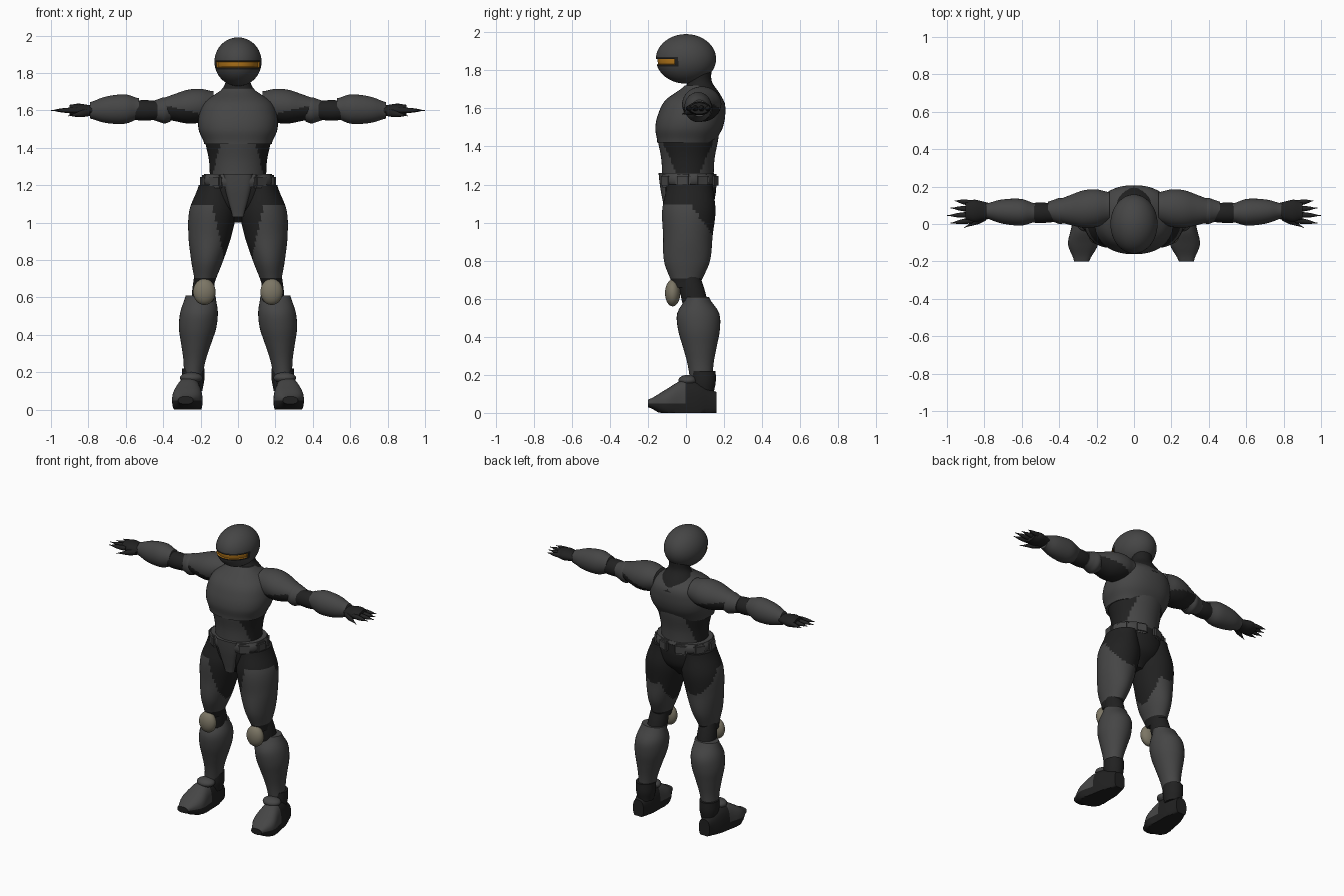
import bpy
import bmesh
from math import cos, sin, pi, copysign, radians
from mathutils import Vector

cube = bpy.data.objects.get("Cube")
if cube:
    bpy.data.objects.remove(cube)


def material(name, red, green, blue):
    mat = bpy.data.materials.new(name)
    mat.use_nodes = True
    colour = (red, green, blue, 1)
    mat.diffuse_color = colour
    mat.node_tree.nodes["Principled BSDF"].inputs["Base Color"].default_value = colour
    return mat


GREY = material("armour grey", 0.06, 0.06, 0.06)
DARK = material("undersuit black", 0.015, 0.015, 0.015)
TAN = material("worn tan", 0.2, 0.18, 0.13)
AMBER = material("visor amber", 0.45, 0.18, 0.01)


def finish(bm, name, mats):
    bmesh.ops.recalc_face_normals(bm, faces=bm.faces)
    mesh = bpy.data.meshes.new(name)
    bm.to_mesh(mesh)
    bm.free()
    obj = bpy.data.objects.new(name, mesh)
    bpy.context.collection.objects.link(obj)
    for mat in mats:
        mesh.materials.append(mat)
    bpy.ops.object.select_all(action="DESELECT")
    obj.select_set(True)
    bpy.context.view_layer.objects.active = obj
    bpy.ops.object.shade_smooth_by_angle(angle=radians(40))
    return obj


def spline(values, t):
    """Catmull-Rom value at t along evenly spaced values."""
    last = len(values) - 1
    i = min(int(t * last), last - 1)
    f = t * last - i
    before, a, b, after = (values[max(0, min(last, i + k))] for k in (-1, 0, 1, 2))
    slope_a, slope_b = (b - before) / 2, (after - a) / 2
    blend = f * f * (3 - 2 * f)
    return a + (b - a) * blend + slope_a * f * (1 - f) ** 2 - slope_b * f * f * (1 - f)


def loft(name, start, end, widths, mats, depths=None, aspect=1, axis="z",
         rule=None, side=1, power=2, segments=32, rows=20):
    """Sweep a superellipse from start to end, with evenly spaced radii."""
    bm = bmesh.new()
    start, end = Vector(start), Vector(end)
    depths = depths or [w * aspect for w in widths]
    along = "xyz".index(axis)
    across, up = [k for k in range(3) if k != along]
    loops = []
    for row in range(rows + 1):
        t = row / rows
        wide, deep = max(spline(widths, t), 0.002), max(spline(depths, t), 0.002)
        loop = []
        for k in range(segments):
            c, s = cos(2 * pi * k / segments), sin(2 * pi * k / segments)
            co = start.lerp(end, t)
            co[across] += wide * copysign(abs(c) ** (2 / power), c)
            co[up] += deep * copysign(abs(s) ** (2 / power), s)
            co.z = max(co.z, 0)
            loop.append(bm.verts.new(co))
        loops.append(loop)
    for low, high in zip(loops, loops[1:]):
        for k in range(segments):
            bm.faces.new((low[k - 1], low[k], high[k], high[k - 1]))
    bm.faces.new(loops[0])
    bm.faces.new(loops[-1])
    if rule:
        for face in bm.faces:
            face.material_index = rule(face.calc_center_median())
    for vert in bm.verts:
        vert.co.x *= side
    return finish(bm, name, mats)


def ellipsoid(name, centre, size, mats, rule=None, sunken=None):
    bm = bmesh.new()
    bmesh.ops.create_uvsphere(bm, u_segments=48, v_segments=40, radius=1)
    bmesh.ops.scale(bm, vec=size, verts=bm.verts)
    bmesh.ops.translate(bm, vec=centre, verts=bm.verts)
    if rule:
        for face in bm.faces:
            face.material_index = rule(face.calc_center_median())
        slot = [face for face in bm.faces if face.material_index == sunken]
        bmesh.ops.inset_region(bm, faces=slot, thickness=0.002, depth=-0.008)
    return finish(bm, name, mats)


def pouch(name, centre, size, turn):
    bm = bmesh.new()
    bmesh.ops.create_cube(bm, size=1)
    bmesh.ops.scale(bm, vec=size, verts=bm.verts)
    bmesh.ops.bevel(bm, geom=bm.edges[:], offset=0.01, segments=2, affect="EDGES")
    obj = finish(bm, name, [GREY])
    obj.location, obj.rotation_euler.z = centre, turn


# Colour rules: index into the part's materials, in left-side coordinates
def visor_rule(p):
    height = abs(p.z - 1.845)
    if p.y < -0.06 and height < 0.012:
        return 2
    return int(p.y < -0.04 and height < 0.022)


def waist_rule(p):
    return int(abs(p.x) > 0.085 + (1.46 - p.z) / 4)


def pad_rule(p):
    return int(p.z < 1.53 + p.x / 4)


def thigh_rule(p):
    outer = p.x > 0.08 + max(0, p.z - 0.85) / 4
    below_hip = p.z < 1.1 - 1.4 * max(0, p.y - 0.02)
    return int(not (outer and below_hip and p.z > 0.71))


def boot_rule(p):
    return int(p.z < 0.05 or p.y > 0)


# Head and neck
ellipsoid("helmet", centre=(0, 0, 1.86), size=(0.126, 0.158, 0.13),
          mats=[GREY, DARK, AMBER], rule=visor_rule, sunken=2)
loft("neck", start=(0, 0.08, 1.62), end=(0, 0.07, 1.8),
     widths=(0.14, 0.11, 0.07, 0.07), aspect=0.9, mats=[DARK])

# Torso: waist with abdomen plate, then the chest shell
loft("waist", start=(0, 0.01, 1.2), end=(0, 0.01, 1.46), widths=(0.15, 0.155, 0.18),
     aspect=0.9, mats=[GREY, DARK], rule=waist_rule, segments=64)
loft("chest_armour", start=(0, 0, 1.42), end=(0, 0.06, 1.72),
     widths=(0.18, 0.21, 0.21, 0.18, 0.08), aspect=0.84, mats=[GREY], power=2.3, segments=40)

# Pelvis, belt, groin plate and pouches
loft("pelvis", start=(0, 0.02, 1), end=(0, 0.02, 1.24),
     widths=(0.05, 0.15, 0.18, 0.18), aspect=0.76, mats=[DARK])
loft("belt", start=(0, 0.01, 1.19), end=(0, 0.01, 1.26),
     widths=(0.18, 0.19, 0.19, 0.18), aspect=0.76, mats=[GREY], power=2.4)
loft("groin_plate", start=(0, -0.09, 1.03), end=(0, -0.1, 1.26),
     widths=(0.03, 0.05, 0.07, 0.08), aspect=0.55, mats=[GREY], power=3)
for i in range(1, 9):
    turn = 2 * pi * i / 9
    pouch(f"belt_pouch_{i}", (0.18 * sin(turn), 0.01 - 0.14 * cos(turn), 1.22),
          size=(0.08, 0.04, 0.07), turn=turn)

for side, label in ((1, "left_"), (-1, "right_")):
    # Arm
    loft(label + "shoulder_pad", start=(0.13, 0.09, 1.63), end=(0.41, 0.07, 1.61),
         widths=(0.08, 0.1, 0.1, 0.08, 0.06), aspect=0.9, axis="x",
         mats=[GREY, DARK], rule=pad_rule, side=side, segments=48)
    loft(label + "upper_arm", start=(0.36, 0.07, 1.6), end=(0.46, 0.07, 1.6),
         widths=(0.06, 0.07, 0.06, 0.05), axis="x", mats=[GREY], side=side)
    loft(label + "elbow", start=(0.43, 0.06, 1.6), end=(0.57, 0.06, 1.6),
         widths=(0.05, 0.055, 0.05), axis="x", mats=[DARK], side=side)
    loft(label + "forearm", start=(0.53, 0.06, 1.61), end=(0.79, 0.07, 1.6),
         widths=(0.05, 0.07, 0.07, 0.06, 0.04), aspect=1.1, axis="x", mats=[GREY], side=side)
    loft(label + "hand", start=(0.76, 0.07, 1.6), end=(0.9, 0.07, 1.6),
         widths=(0.04, 0.05, 0.06, 0.05), aspect=0.6, axis="x", mats=[DARK], side=side)
    for i in range(4):
        y = 0.02 + 0.03 * i
        tip = 1 - 0.02 * abs(i - 1)
        loft(f"{label}finger_{i}", start=(0.86, y, 1.6), end=(tip, y + (i - 1.5) / 100, 1.6),
             widths=(0.015, 0.015, 0.01, 0), axis="x", mats=[DARK], side=side,
             segments=10, rows=8)
    loft(label + "thumb", start=(0.79, 0.04, 1.59), end=(0.91, -0.02, 1.57),
         widths=(0.02, 0.02, 0.01, 0), axis="x", mats=[DARK], side=side, segments=10, rows=8)

    # Leg
    loft(label + "thigh", start=(0.18, 0, 0.66), end=(0.12, 0.02, 1.2),
         widths=(0.05, 0.085, 0.115, 0.125, 0.09), depths=(0.07, 0.12, 0.13, 0.14, 0.12),
         mats=[GREY, DARK], rule=thigh_rule, side=side, segments=48, rows=36)
    loft(label + "knee", start=(0.19, 0.06, 0.52), end=(0.18, 0.01, 0.75),
         widths=(0.06, 0.06, 0.05), aspect=1.1, mats=[DARK], side=side)
    ellipsoid(label + "knee_cap", centre=(0.18 * side, -0.07, 0.63),
              size=(0.06, 0.04, 0.07), mats=[TAN])
    loft(label + "shin_armour", start=(0.24, 0.08, 0.18), end=(0.2, 0.06, 0.61),
         widths=(0.05, 0.06, 0.08, 0.1, 0.1, 0.08), depths=(0.06, 0.07, 0.09, 0.11, 0.11, 0.06),
         mats=[GREY], side=side)
    loft(label + "ankle", start=(0.24, 0.09, 0.1), end=(0.24, 0.09, 0.22),
         widths=(0.05, 0.06, 0.06), aspect=1.1, mats=[DARK], side=side)
    loft(label + "boot", start=(0.28, -0.2, 0.05), end=(0.25, 0.16, 0.05),
         widths=(0.04, 0.08, 0.07, 0.06, 0.04), depths=(0.02, 0.07, 0.12, 0.11, 0.06),
         axis="y", mats=[GREY, DARK], rule=boot_rule, side=side, power=2.6)
    ellipsoid(label + "boot_tongue", centre=(0.25 * side, 0.01, 0.17),
              size=(0.06, 0.05, 0.03), mats=[GREY])
